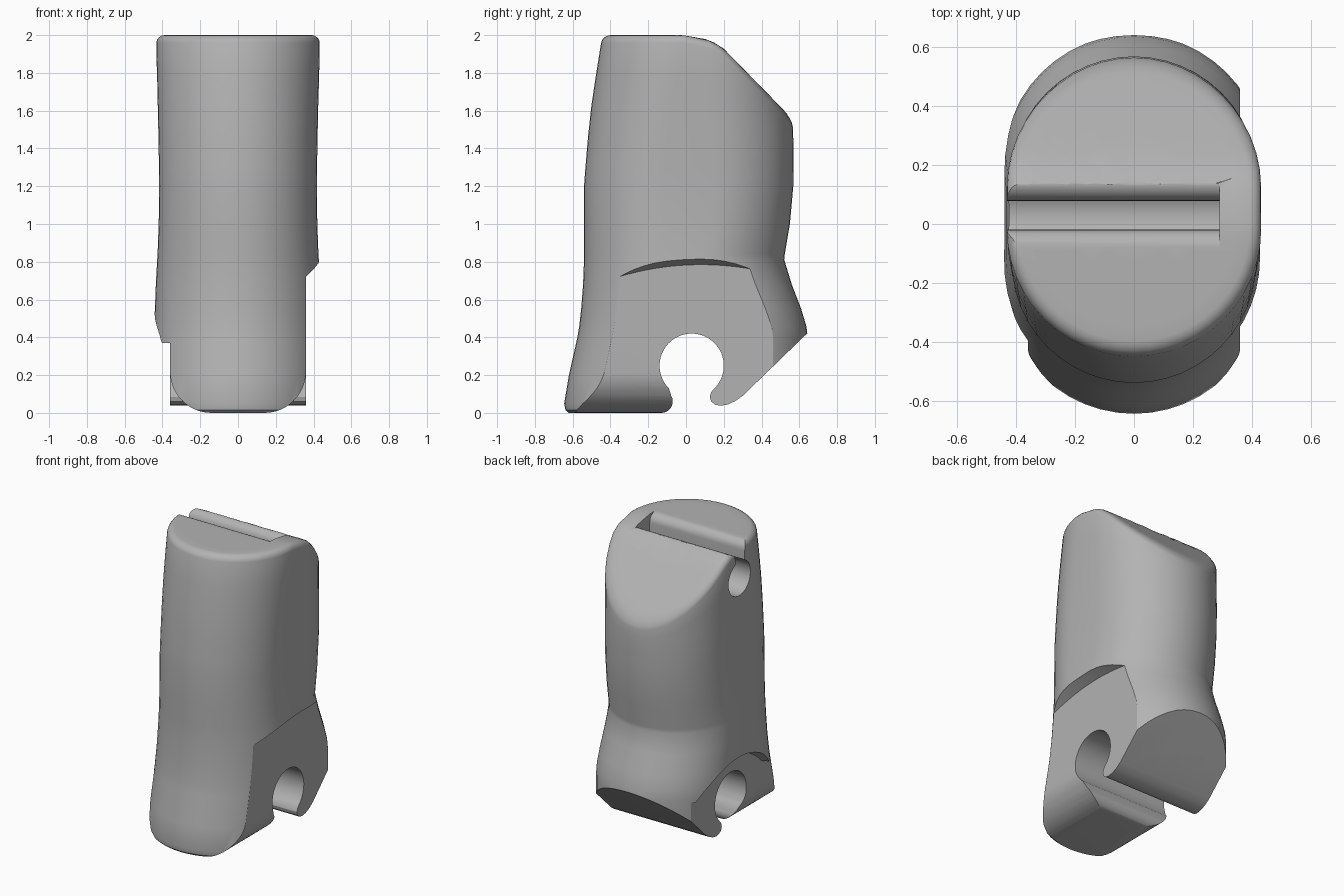
import bpy, bmesh
from math import cos, sin, pi, radians
from mathutils import Vector

if "Cube" in bpy.data.objects:
    bpy.data.objects.remove(bpy.data.objects["Cube"], do_unlink=True)

grey = bpy.data.materials.new("plain_grey")
grey.use_nodes = True
grey.diffuse_color = (0.45, 0.45, 0.45, 1)
grey.node_tree.nodes["Principled BSDF"].inputs["Base Color"].default_value = (0.45, 0.45, 0.45, 1)

# Body section by height: z, half width, front y, back y
SECTIONS = [
    (0.0, 0.43, -0.62, 0.62), (0.015, 0.44, -0.638, 0.64), (0.05, 0.445, -0.645, 0.645),
    (0.2, 0.445, -0.62, 0.645), (0.4, 0.445, -0.575, 0.645), (0.46, 0.445, -0.565, 0.637),
    (0.55, 0.44, -0.555, 0.61), (0.68, 0.435, -0.545, 0.56), (0.81, 0.428, -0.54, 0.52),
    (0.84, 0.426, -0.54, 0.523), (1.0, 0.42, -0.54, 0.55), (1.2, 0.417, -0.54, 0.568),
    (1.4, 0.42, -0.525, 0.57), (1.6, 0.424, -0.505, 0.562), (1.8, 0.43, -0.475, 0.56),
    (2.0, 0.433, -0.443, 0.56)]
# Top surface height along y
TOP = [(-2, 2), (-0.02, 2), (0.1, 1.98), (0.15, 1.96), (0.2, 1.928), (0.56, 1.56), (0.8, 1.31)]
ARC = 24


def lerp_table(table, t):
    for a, b in zip(table, table[1:]):
        if t <= b[0]:
            f = max(0, (t - a[0]) / (b[0] - a[0]))
            return [p + (q - p) * f for p, q in zip(a[1:], b[1:])]
    return list(table[-1][1:])


def outline(i, z, k=1):
    """Point i of the two-arc section at height z, scaled by k."""
    hw, front, back = lerp_table(SECTIONS, z)
    second = i > ARC
    a = pi * (i - second) / ARC
    mid = (front + back) / 2
    y = (front + hw if second else back - hw) + hw * sin(a)
    return hw * cos(a) * k, mid + (y - mid) * k


def make_object(name, bm):
    bmesh.ops.recalc_face_normals(bm, faces=bm.faces)
    me = bpy.data.meshes.new(name)
    bm.to_mesh(me)
    bm.free()
    ob = bpy.data.objects.new(name, me)
    bpy.context.collection.objects.link(ob)
    me.materials.append(grey)
    return ob


def build_body():
    n = 2 * ARC + 2
    rings = [[(*outline(i, s[0]), s[0]) for i in range(n)] for s in SECTIONS if s[0] < 1.3]
    base = 1.3

    def upper(s, k, drop):
        ring = []
        for i in range(n):
            z = base
            for _ in range(8):
                x, y = outline(i, z, k)
                z = base + s * (lerp_table(TOP, y)[0] - drop - base)
            ring.append((x, y, z))
        return ring

    rings += [upper(s, 1, 0.04) for s in (0, 0.25, 0.5, 0.75, 1)]
    # rounded rim, then the top surface
    rings += [upper(1, 1 - inset / 0.45, drop) for inset, drop in
              ((0.003, 0.025), (0.012, 0.012), (0.025, 0.003), (0.04, 0))]
    rings += [upper(1, k, 0) for k in (0.8, 0.65, 0.5, 0.35, 0.2, 0.05)]
    bm = bmesh.new()
    loops = [[bm.verts.new(p) for p in r] for r in rings]
    for a, b in zip(loops, loops[1:]):
        for i in range(n):
            j = (i + 1) % n
            bm.faces.new((a[i], a[j], b[j], b[i]))
    bm.faces.new(loops[0])
    bm.faces.new(loops[-1])
    return make_object("finger_segment_body", bm)


def prism(name, pts, axis, a, b):
    """Extrude a profile: (y, z) points along x, or (x, z) points along y."""
    bm = bmesh.new()
    ends = [[bm.verts.new((d, u, v) if axis == "x" else (u, d, v)) for u, v in pts] for d in (a, b)]
    for i in range(len(pts)):
        j = (i + 1) % len(pts)
        bm.faces.new((ends[0][i], ends[0][j], ends[1][j], ends[1][i]))
    for e in ends:
        bm.faces.new(e)
    return make_object(name, bm)


def cone(name, p, q, r1, r2, seg):
    """Round cutter from point p to point q."""
    p, q = Vector(p), Vector(q)
    bm = bmesh.new()
    bmesh.ops.create_cone(bm, cap_ends=True, segments=seg, radius1=r1, radius2=r2, depth=(q - p).length)
    m = (q - p).to_track_quat("Z", "Y").to_matrix().to_4x4()
    m.translation = (p + q) / 2
    bm.transform(m)
    return make_object(name, bm)


def arc(cy, cz, r, start, end, steps):
    return [(cy + r * cos(radians(start + (end - start) * i / steps)),
             cz + r * sin(radians(start + (end - start) * i / steps))) for i in range(steps + 1)]


def cut(body, cutter):
    mod = body.modifiers.new("cut", "BOOLEAN")
    mod.operation = "DIFFERENCE"
    mod.solver = "EXACT"
    mod.object = cutter
    bpy.context.view_layer.objects.active = body
    bpy.ops.object.modifier_apply(modifier=mod.name)
    bpy.data.objects.remove(cutter, do_unlink=True)


body = build_body()

# Flat cheeks on both sides with arched shoulders
cut(body, cone("left_cheek", (0.36, 0.08, -0.715), (0.5, 0.08, -0.715), 1.5, 1.56, 160))
cut(body, cone("right_cheek", (-0.36, 0.06, 0.03), (-0.5, 0.06, 0.03), 0.5, 0.54, 96))
cut(body, prism("right_cheek_base", [(-1, -0.2), (1, -0.2), (1, 0.37), (-1, 0.37)], "x", -0.6, -0.36))

# Rounded lower corners of the front foot
for side in (-1, 1):
    corner = [(0.14, -0.1)] + arc(0.14, 0.22, 0.22, -90, 0, 12) + [(0.6, 0.22), (0.6, -0.1)]
    cut(body, prism("foot_corner", [(side * x, z) for x, z in corner], "y", -0.9, 0.03))

# Lower hinge hook and the sloped underside
hook = [(-0.13, -0.2), (-0.13, 0)] + arc(-0.13, 0.06, 0.06, -75, 30, 8)
hook += arc(0.03, 0.25, 0.17, 225, -45, 40)
hook += [(0.133, 0.11), (0.126, 0.085), (0.133, 0.06), (0.155, 0.043), (0.185, 0.038), (0.22, 0.044),
         (0.26, 0.062), (0.3, 0.09), (0.62, 0.4), (1, 0.77), (1, -0.2)]
cut(body, prism("hinge_hook", hook, "x", -0.7, 0.7))

# Upper hinge socket, open on one side, with rounded lips
socket = arc(0.03, 1.77, 0.12, 114, 426, 36)
socket += arc(0.14, 1.905, 0.06, 180, 90, 8) + [(0.14, 2.2), (-0.08, 2.2)]
socket += arc(-0.08, 1.94, 0.06, 90, 0, 8)
cut(body, prism("hinge_socket", socket, "x", -0.7, 0.29))

# Cord channel from the sloped top to the underside
cut(body, cone("cord_channel_top", (0, 0.42, 1.95), (0, 0.42, 0.78), 0.071, 0.071, 40))
cut(body, cone("cord_channel_bottom", (0, 0.41, 0.85), (0, 0.555, 0.1), 0.07, 0.07, 40))

# Smooth shading with crisp cut edges
bpy.ops.object.select_all(action="DESELECT")
body.select_set(True)
bpy.context.view_layer.objects.active = body
bpy.ops.object.shade_smooth_by_angle(angle=radians(30))
